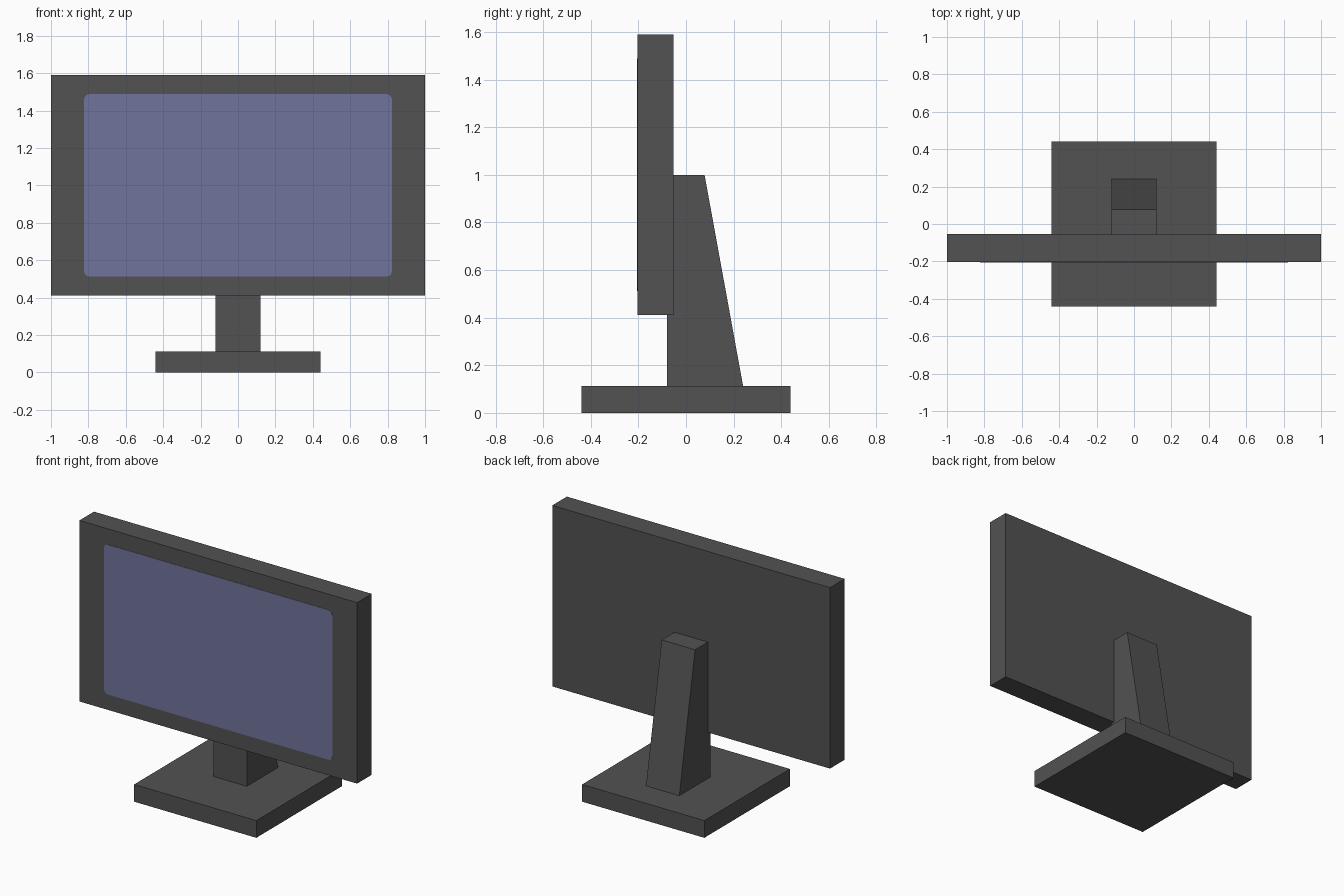
import bpy, bmesh

if "Cube" in bpy.data.objects:
    bpy.data.objects.remove(bpy.data.objects["Cube"])


def material(name, rgb):
    m = bpy.data.materials.new(name)
    m.diffuse_color = (*rgb, 1.0)
    m.use_nodes = True
    m.node_tree.nodes["Principled BSDF"].inputs["Base Color"].default_value = m.diffuse_color
    return m


GREY = material("dark grey plastic", (0.084, 0.084, 0.084))
BLUE = material("dusty blue screen", (0.165, 0.174, 0.332))


def add_object(name, bm, mat):
    bmesh.ops.recalc_face_normals(bm, faces=bm.faces)
    mesh = bpy.data.meshes.new(name)
    bm.to_mesh(mesh)
    bm.free()
    mesh.materials.append(mat)
    obj = bpy.data.objects.new(name, mesh)
    bpy.context.collection.objects.link(obj)
    return obj


def box(name, half_x, y, z, mat, corner=0.0):
    """Box centred on x; corner rounds the edges running along y."""
    bm = bmesh.new()
    bmesh.ops.create_cube(bm, size=1)
    for v in bm.verts:
        v.co.x *= 2 * half_x
        v.co.y = y[0] if v.co.y < 0 else y[1]
        v.co.z = z[0] if v.co.z < 0 else z[1]
    if corner:
        edges = [e for e in bm.edges
                 if abs(e.verts[0].co.y - e.verts[1].co.y) > 1e-5]
        bmesh.ops.bevel(bm, geom=edges, offset=corner, offset_type='OFFSET',
                        segments=5, profile=0.5, affect='EDGES')
    return add_object(name, bm, mat)


def prism(name, half_x, profile, mat):
    """Side profile of (y, z) points, extruded across x."""
    bm = bmesh.new()
    face = bm.faces.new([bm.verts.new((-half_x, y, z)) for y, z in profile])
    ext = bmesh.ops.extrude_face_region(bm, geom=[face])
    for v in ext["geom"]:
        if isinstance(v, bmesh.types.BMVert):
            v.co.x = half_x
    return add_object(name, bm, mat)


# Square foot
box("base", 0.44, (-0.44, 0.44), (0.0, 0.112), GREY)

# Neck with sloped back, its front edge tucked into the monitor
prism("neck", 0.12, [(-0.08, 0.112), (0.24, 0.112), (0.078, 1.0), (-0.08, 1.0)], GREY)

# Monitor housing
box("monitor_housing", 1.0, (-0.203, -0.053), (0.412, 1.59), GREY)

# Thin display plate with rounded corners
box("display", 0.823, (-0.205, -0.2), (0.513, 1.488), BLUE, corner=0.03)
